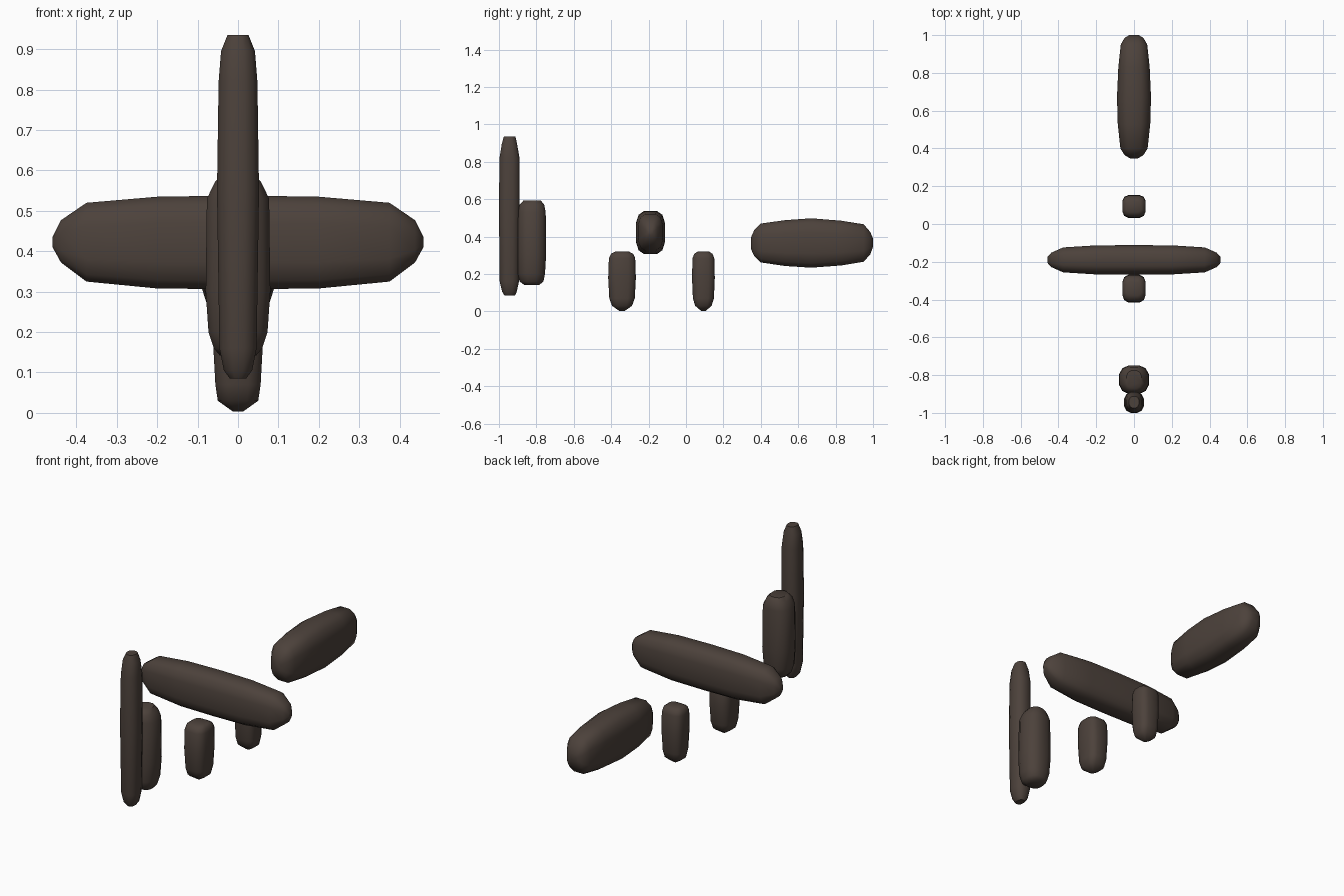
import bpy, bmesh, math

dark_brown = bpy.data.materials.new("dark_brown")
dark_brown.diffuse_color = (0.073, 0.054, 0.044, 1)


def spow(v, p):
    return math.copysign(abs(v) ** p, v)


def loft(name, axis, sections, power=0.65, sides=12):
    """Rounded-box rings along an axis; section = (t, half_u, v_min, v_max, [u_centre])."""
    bm = bmesh.new()
    rings = []
    for t, hu, v0, v1, *cu in sections:
        c, hv, u0 = (v0 + v1) / 2, (v1 - v0) / 2, (cu[0] if cu else 0)
        ring = []
        for i in range(sides):
            a = 2 * math.pi * (i + 0.5) / sides
            u = u0 + hu * spow(math.cos(a), power) / math.cos(math.pi / sides) ** power
            v = c + hv * spow(math.sin(a), power) / math.cos(math.pi / sides) ** power
            co = {"x": (t, u, v), "y": (u, t, v), "z": (u, v, t)}[axis]
            ring.append(bm.verts.new(co))
        rings.append(ring)
    for r, s in zip(rings, rings[1:]):
        for i in range(sides):
            j = (i + 1) % sides
            bm.faces.new((r[i], r[j], s[j], s[i]))
    bm.faces.new(rings[0])
    bm.faces.new(rings[-1])
    bmesh.ops.recalc_face_normals(bm, faces=bm.faces)
    me = bpy.data.meshes.new(name)
    bm.to_mesh(me)
    bm.free()
    me.materials.append(dark_brown)
    ob = bpy.data.objects.new(name, me)
    bpy.context.collection.objects.link(ob)
    bpy.context.view_layer.objects.active = ob
    ob.select_set(True)
    bpy.ops.object.shade_smooth_by_angle(angle=math.radians(50))
    ob.select_set(False)
    return ob


# tall upright blade at the very front
loft("propeller_blade", "z", [
    (0.085, 0.020, -0.970, -0.915), (0.105, 0.035, -0.983, -0.905),
    (0.160, 0.046, -0.996, -0.893), (0.550, 0.052, -1.000, -0.890),
    (0.820, 0.048, -0.997, -0.890), (0.895, 0.042, -0.985, -0.903),
    (0.935, 0.026, -0.974, -0.912)], 0.8)

# thicker engine block just behind it
loft("engine_block", "z", [
    (0.142, 0.045, -0.865, -0.785), (0.160, 0.060, -0.890, -0.762),
    (0.200, 0.073, -0.898, -0.754), (0.300, 0.080, -0.900, -0.748),
    (0.530, 0.077, -0.898, -0.750), (0.570, 0.058, -0.890, -0.758),
    (0.592, 0.040, -0.870, -0.775)], 0.8)

# wing spanning left to right, mirrored about the centre
half = [(0.200, 0.077, 0.308, 0.535), (0.375, 0.066, 0.325, 0.520),
        (0.438, 0.038, 0.372, 0.477), (0.459, 0.015, 0.410, 0.435)]
span = [(-x, h, a, b, -0.19) for x, h, a, b in reversed(half)]
span += [(0, 0.078, 0.306, 0.538, -0.19)]
span += [(x, h, a, b, -0.19) for x, h, a, b in half]
loft("wing", "x", span, 0.65)

# two separate landing legs
for name, y, hy in (("front_leg", -0.342, 0.074), ("rear_leg", 0.093, 0.061)):
    rows = [(0.003, 0.012, 0.2), (0.030, 0.050, 0.72), (0.070, 0.056, 0.92),
            (0.180, 0.062, 1.0), (0.285, 0.062, 0.95), (0.308, 0.056, 0.8),
            (0.320, 0.040, 0.5)]
    loft(name, "z", [(z, hx, y - hy * k, y + hy * k) for z, hx, k in rows], 0.6)

# long tail body at the back
loft("tail_body", "y", [
    (0.347, 0.020, 0.335, 0.395), (0.365, 0.050, 0.295, 0.435),
    (0.400, 0.072, 0.262, 0.470), (0.530, 0.086, 0.243, 0.488),
    (0.670, 0.090, 0.234, 0.498), (0.830, 0.083, 0.246, 0.485),
    (0.950, 0.070, 0.266, 0.466), (0.985, 0.050, 0.305, 0.425),
    (1.000, 0.025, 0.345, 0.390)], 0.65)
